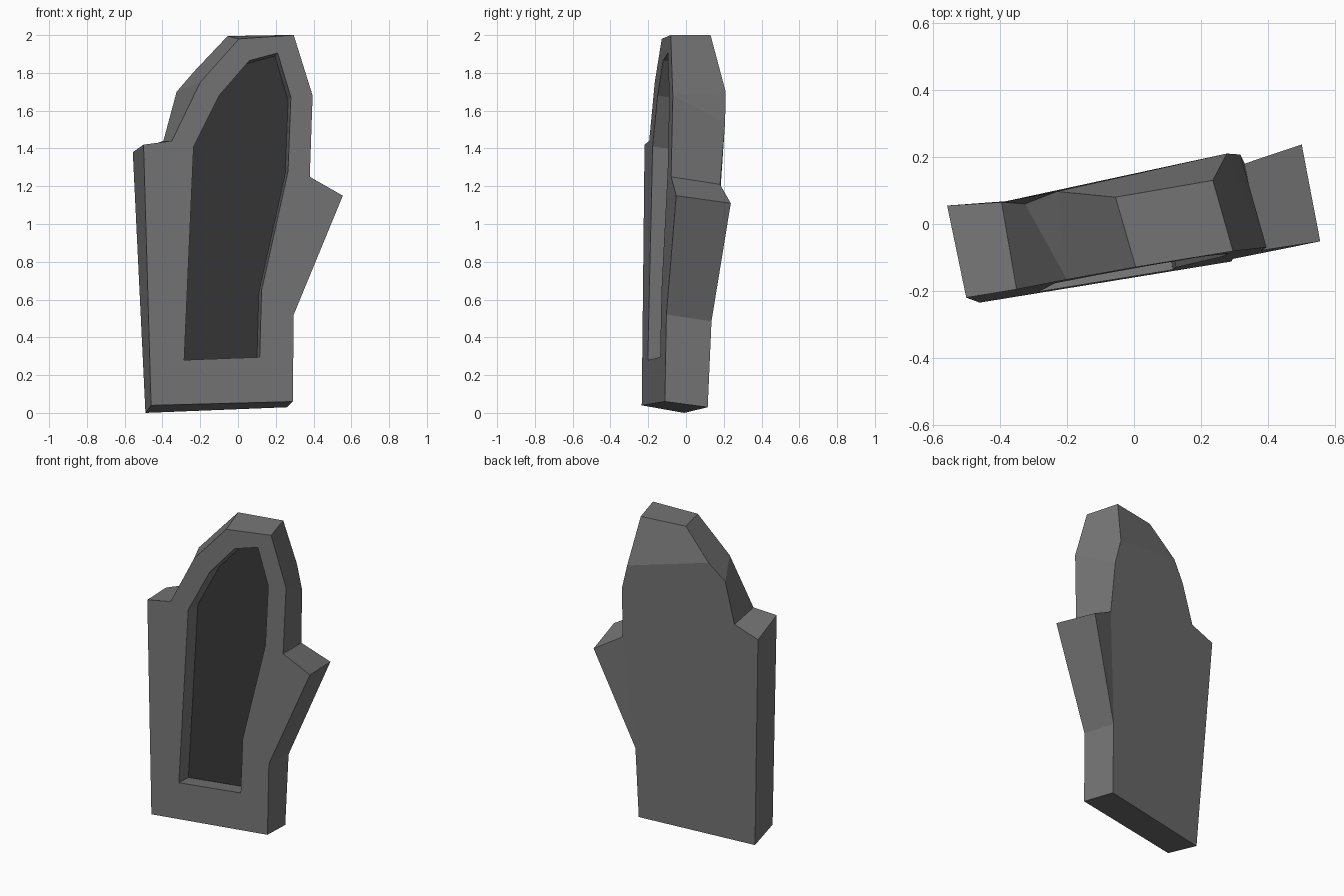
import bpy, bmesh
from mathutils import Vector

if "Cube" in bpy.data.objects:
    bpy.data.objects.remove(bpy.data.objects["Cube"])


def material(name, v):
    m = bpy.data.materials.new(name)
    m.diffuse_color = (v, v, v, 1)
    m.use_nodes = True
    m.node_tree.nodes["Principled BSDF"].inputs["Base Color"].default_value = m.diffuse_color
    return m


def front_y(x, z):
    # the front face is one slightly turned, leaning plane
    return -0.16 + 0.163 * x + 0.0155 * z


# Mitt outline on the front (x, z); repeated points fan out to two back points
front = [(-.46, .04), (.29, .06), (.295, .52), (.555, 1.15), (.38, 1.25),
         (.395, 1.68), (.395, 1.68), (.295, 2.0), (.005, 1.98),
         (-.2, 1.75), (-.2, 1.75), (-.35, 1.44), (-.5, 1.42)]
# Matching outline on the back (x, y, z)
back = [(-.49, -.01, 0), (.26, .115, .03), (.27, .135, .485), (.5, .237, 1.11),
        (.33, .18, 1.21), (.317, .207, 1.54), (.277, .21, 1.70), (.235, .13, 2.0),
        (-.055, .08, 1.995), (-.23, .097, 1.81), (-.325, .06, 1.70),
        (-.395, .065, 1.44), (-.557, .055, 1.38)]
# Recess opening on the front (x, z)
opening = [(-.285, .28), (.115, .295), (.125, .65), (.265, 1.28), (.28, 1.67),
           (.21, 1.905), (.06, 1.865), (-.10, 1.68), (-.235, 1.41)]
depth = Vector((-.015, .12, -.016))

bm = bmesh.new()
cache = {}


def front_vert(x, z):
    if (x, z) not in cache:
        cache[(x, z)] = bm.verts.new((x, front_y(x, z), z))
    return cache[(x, z)]


def walls(a, b):
    n = len(a)
    for i in range(n):
        j = (i + 1) % n
        loop = list(dict.fromkeys([a[i], a[j], b[j], b[i]]))
        if len(loop) > 2:
            bm.faces.new(loop)


def ring_edges(ring):
    out = []
    for p, q in zip(ring, ring[1:] + ring[:1]):
        out.append(bm.edges.get((p, q)) or bm.edges.new((p, q)))
    return out


# Outer sides
f = [front_vert(*p) for p in front]
b = [bm.verts.new(p) for p in back]
walls(f, b)

# Thumb caps, back crown and main back face
bm.faces.new([f[2], f[3], f[4]])
bm.faces.new([b[2], b[3], b[4]])
bm.faces.new([b[6], b[7], b[8], b[9]])
bm.faces.new([b[i] for i in (0, 1, 2, 4, 5, 6, 9, 10, 11, 12)])

# Recess walls and dark floor
rim = [front_vert(*p) for p in opening]
low = [bm.verts.new(v.co + depth) for v in rim]
walls(rim, low)
floor = bm.faces.new(low)
floor.material_index = 1

# Front border around the recess
outer = list(dict.fromkeys(v for i, v in enumerate(f) if i != 3))
bmesh.ops.triangle_fill(bm, use_beauty=True, use_dissolve=False,
                        edges=ring_edges(outer) + ring_edges(rim),
                        normal=(0.16, -1, 0.015))
bmesh.ops.recalc_face_normals(bm, faces=bm.faces[:])

mesh = bpy.data.meshes.new("mitt_slab")
bm.to_mesh(mesh)
bm.free()
mesh.materials.append(material("mid grey", 0.18))
mesh.materials.append(material("dark grey", 0.038))
obj = bpy.data.objects.new("mitt_slab", mesh)
bpy.context.collection.objects.link(obj)
